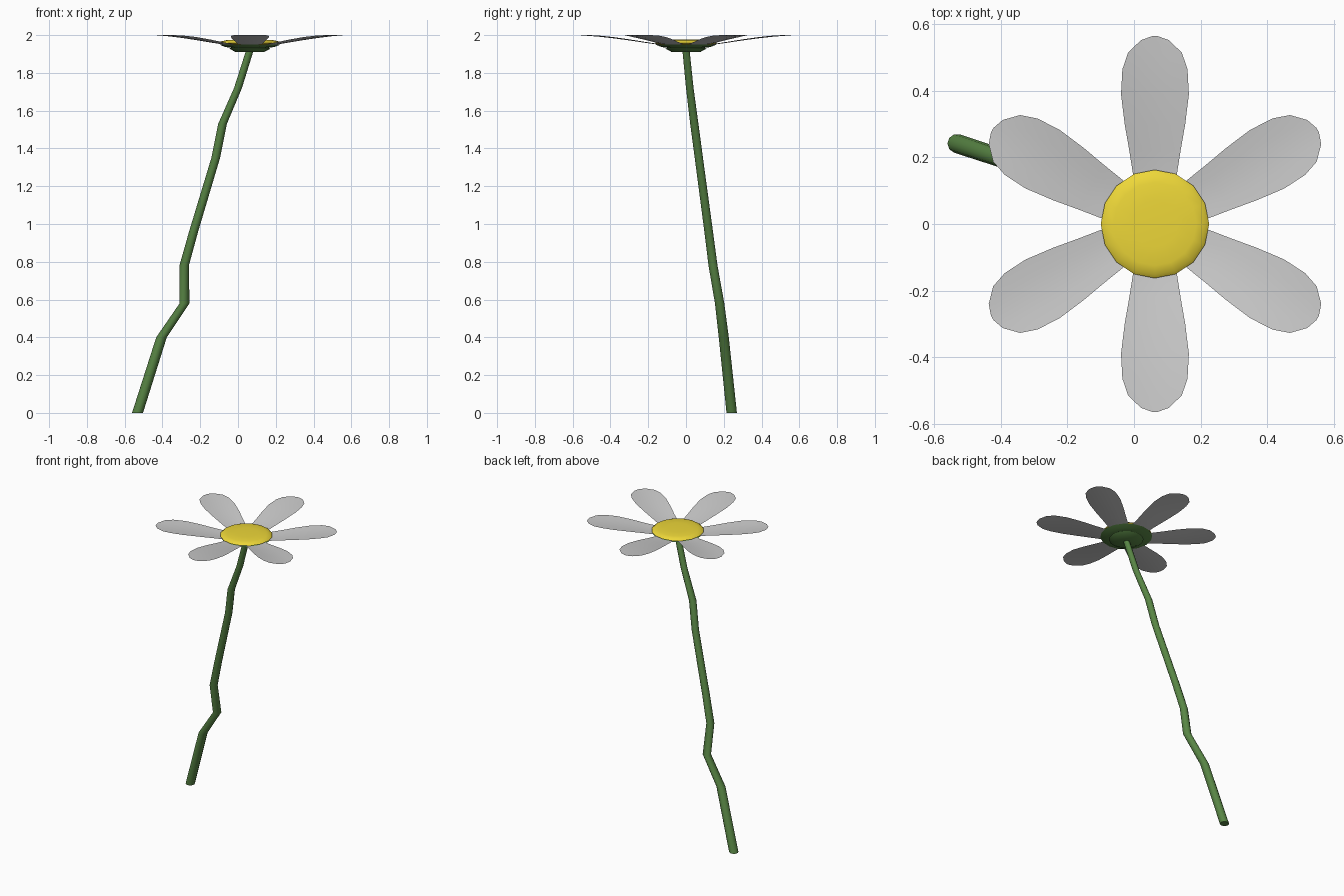
import bpy, bmesh, math
from mathutils import Matrix

if "Cube" in bpy.data.objects:
    bpy.data.objects.remove(bpy.data.objects["Cube"])

CX = 0.063  # flower axis in x


def material(name, color):
    m = bpy.data.materials.new(name)
    m.diffuse_color = (*color, 1)
    m.use_nodes = True
    m.node_tree.nodes["Principled BSDF"].inputs["Base Color"].default_value = m.diffuse_color
    return m


def finish(bm, name, mat=None, angle=40):
    me = bpy.data.meshes.new(name)
    bm.to_mesh(me)
    bm.free()
    ob = bpy.data.objects.new(name, me)
    bpy.context.collection.objects.link(ob)
    if mat:
        me.materials.append(mat)
    bpy.ops.object.select_all(action='DESELECT')
    bpy.context.view_layer.objects.active = ob
    ob.select_set(True)
    bpy.ops.object.shade_smooth_by_angle(angle=math.radians(angle))
    return ob


def stack(rings, sides, name, mat, angle=40):
    """Skin horizontal circles (x, y, z, radius) listed bottom to top, capped."""
    bm = bmesh.new()
    loops = []
    for x, y, z, r in rings:
        loops.append([bm.verts.new((x + r * math.cos(2 * math.pi * i / sides),
                                    y + r * math.sin(2 * math.pi * i / sides), z))
                      for i in range(sides)])
    for a, b in zip(loops, loops[1:]):
        for i in range(sides):
            j = (i + 1) % sides
            bm.faces.new((a[i], a[j], b[j], b[i]))
    bm.faces.new(loops[0][::-1])
    bm.faces.new(loops[-1])
    return finish(bm, name, mat, angle)


green = material("green", (0.10, 0.24, 0.06))
yellow = material("yellow", (0.85, 0.68, 0.04))

# Crooked tapering stem
stack([(-0.532, 0.242, 0, 0.029), (-0.405, 0.20, 0.40, 0.028),
       (-0.283, 0.178, 0.58, 0.026), (-0.285, 0.143, 0.78, 0.025),
       (-0.235, 0.12, 0.96, 0.024), (-0.118, 0.068, 1.35, 0.023),
       (-0.082, 0.044, 1.53, 0.023), (0.0, 0.02, 1.72, 0.021),
       (CX, 0, 1.92, 0.02)], 10, "stem", green)

# Stepped green cup under the flower
stack([(CX, 0, z, r) for z, r in
       [(1.91, 0.075), (1.928, 0.108), (1.933, 0.10),
        (1.937, 0.13), (1.95, 0.162), (1.952, 0.14)]], 16, "calyx", green)

# Yellow flower centre
stack([(CX, 0, z, r) for z, r in
       [(1.949, 0.14), (1.958, 0.163), (1.967, 0.152),
        (1.973, 0.125), (1.976, 0.07)]], 16, "flower_centre", yellow, 60)

# Six petals: (distance from axis, half width, height)
PROFILE = [(0.10, 0.055, 1.946), (0.15, 0.066, 1.950), (0.22, 0.077, 1.960),
           (0.30, 0.091, 1.972), (0.39, 0.102, 1.984), (0.465, 0.098, 1.992),
           (0.515, 0.081, 1.996), (0.553, 0.042, 1.999), (0.565, 0.008, 2.0)]
for k in range(6):
    bm = bmesh.new()
    rows = []
    for r, w, z in PROFILE:
        rows.append([bm.verts.new((r, w * t, min(2.0, z + 0.006 * (w / 0.1) * t * t)))
                     for t in (-1, -0.5, 0, 0.5, 1)])
    for a, b in zip(rows, rows[1:]):
        for i in range(4):
            bm.faces.new((a[i], b[i], b[i + 1], a[i + 1]))
    turn = Matrix.Translation((CX, 0, 0)) @ Matrix.Rotation(math.radians(30 + 60 * k), 4, 'Z')
    bm.transform(turn)
    finish(bm, f"petal_{k + 1}")
